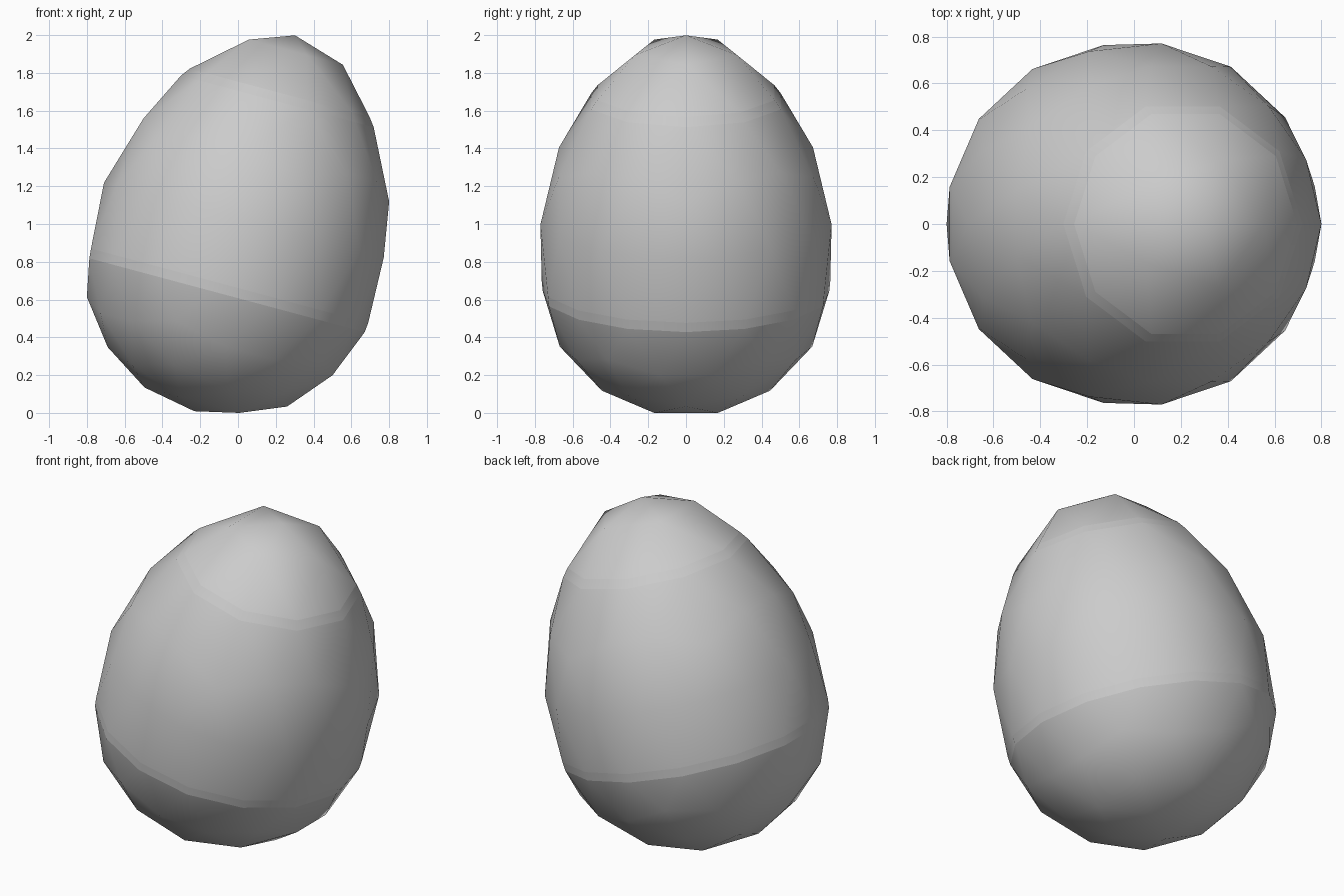
import bpy, bmesh
from math import radians, sin, cos
from mathutils import Vector, Matrix

if "Cube" in bpy.data.objects:
    bpy.data.objects.remove(bpy.data.objects["Cube"])

TILT = Matrix.Rotation(radians(15), 3, 'Y')
OFFSET = -0.226          # sideways shift of the tilted axis

bm = bmesh.new()


def ring(count, start, main, other=None, every=1):
    """Ring of points; main/other are (radius, height), main repeats every n-th point."""
    verts = []
    for i in range(count):
        r, h = main if other is None or i % every == 0 else other
        t = radians(start + 360 * i / count)
        verts.append(bm.verts.new(TILT @ Vector((r * cos(t) + OFFSET, r * sin(t), h))))
    return verts


# Geodesic rows from the narrow tip down to the wide base
ring(1, 0, (0, 2.01))
ring(5, 0, (0.285, 1.925))
bands = [ring(10, 0, (0.493, 1.695)), ring(10, 0, (0.528, 1.648))]   # upper band
ring(15, 0, (0.709, 1.289), (0.676, 1.377), 3)
ring(15, 12, (0.775, 0.995))
bands += [ring(15, 0, (0.768, 0.64)), ring(15, 0, (0.763, 0.588))]   # lower band
ring(15, 180, (0.706, 0.387), (0.672, 0.323), 3)
ring(10, 180, (0.531, 0.159), (0.468, 0.101), 2)
ring(5, 180, (0.287, 0.003))
ring(1, 0, (0, -0.05))

# Skin the rows, smooth the shell, keep the band borders crisp
bmesh.ops.convex_hull(bm, input=bm.verts[:])
bmesh.ops.recalc_face_normals(bm, faces=bm.faces[:])
for f in bm.faces:
    f.smooth = True
for band in bands:
    border = set(band)
    for e in bm.edges:
        if e.verts[0] in border and e.verts[1] in border:
            e.smooth = False

mesh = bpy.data.meshes.new("egg_shell")
bm.to_mesh(mesh)
bm.free()

# Stand on the ground
low = min(v.co.z for v in mesh.vertices)
mesh.transform(Matrix.Translation((0, 0, -low)))
egg = bpy.data.objects.new("egg_shell", mesh)
bpy.context.collection.objects.link(egg)
